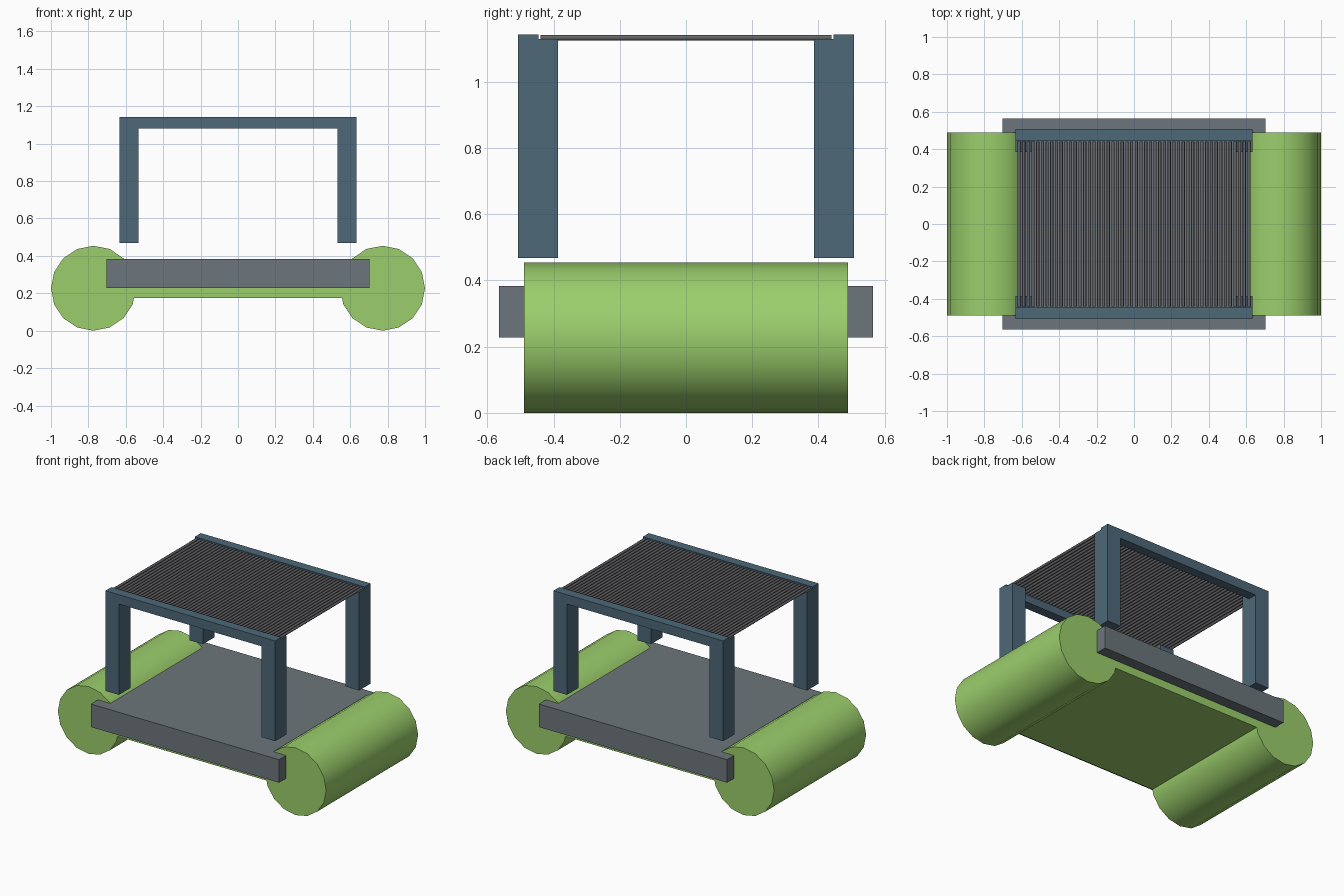
import bpy, math

if "Cube" in bpy.data.objects:
    bpy.data.objects.remove(bpy.data.objects["Cube"])


def material(name, color):
    m = bpy.data.materials.new(name)
    m.diffuse_color = (*color, 1)
    m.use_nodes = True
    m.node_tree.nodes["Principled BSDF"].inputs["Base Color"].default_value = m.diffuse_color
    return m


GREEN = material("green", (0.33, 0.62, 0.15))
BLUE = material("blue", (0.075, 0.14, 0.19))
GREY = material("grey", (0.15, 0.18, 0.2))
DARK = material("dark_grey", (0.13, 0.13, 0.14))


def box(name, x, y, z, mat):
    """Box from (min, max) pairs."""
    bpy.ops.mesh.primitive_cube_add(size=1, location=[sum(p) / 2 for p in (x, y, z)])
    ob = bpy.context.object
    ob.name = name
    ob.scale = [p[1] - p[0] for p in (x, y, z)]
    bpy.ops.object.transform_apply(location=False, rotation=False, scale=True)
    ob.data.materials.append(mat)
    return ob


def rod(name, x, z, radius, length, sides, mat):
    """Smooth cylinder lying along y."""
    bpy.ops.mesh.primitive_cylinder_add(vertices=sides, radius=radius, depth=length,
                                        location=(x, 0, z), rotation=(math.pi / 2, 0, 0))
    ob = bpy.context.object
    ob.name = name
    ob.data.materials.append(mat)
    bpy.ops.object.shade_smooth_by_angle(angle=math.radians(50))
    return ob


# Base: deck, green underside and two floats
box("deck", (-0.702, 0.702), (-0.565, 0.565), (0.228, 0.383), GREY)
box("underside", (-0.75, 0.75), (-0.49, 0.49), (0.175, 0.30), GREEN)
for side, s in (("left", -1), ("right", 1)):
    rod(side + "_float", s * 0.773, 0.227, 0.227, 0.98, 16, GREEN)

# Canopy frame: four legs and two top beams
for yname, sy in (("front", -1), ("back", 1)):
    for xname, sx in (("left", -1), ("right", 1)):
        box(f"{yname}_{xname}_leg", sorted((sx * 0.532, sx * 0.633)),
            sorted((sy * 0.386, sy * 0.508)), (0.468, 1.13), BLUE)
    box(yname + "_beam", (-0.633, 0.633), sorted((sy * 0.445, sy * 0.508)), (1.08, 1.143), BLUE)

# Roof of thin parallel rods
COUNT = 50
for i in range(COUNT):
    x = -0.615 + 1.23 * i / (COUNT - 1)
    rod(f"roof_rod_{i + 1}", x, 1.133, 0.0085, 0.88, 8, DARK)
